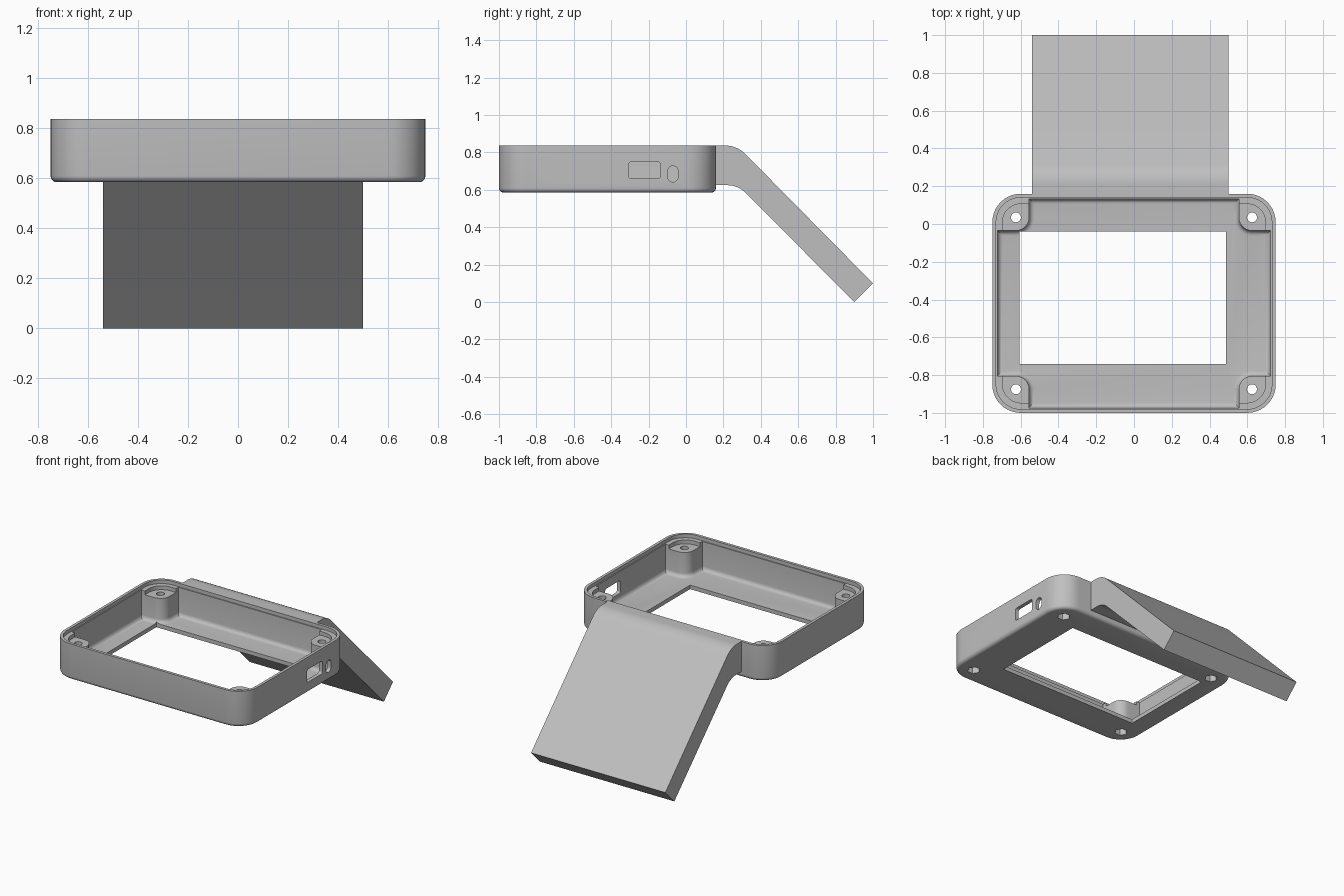
import bpy, bmesh
from math import sin, cos, pi
from mathutils import Matrix

cube = bpy.data.objects.get("Cube")
if cube:
    bpy.data.objects.remove(cube, do_unlink=True)

grey = bpy.data.materials.new("plain grey")
grey.use_nodes = True
COLOUR = (0.52, 0.52, 0.52, 1)
grey.diffuse_color = COLOUR
grey.node_tree.nodes["Principled BSDF"].inputs["Base Color"].default_value = COLOUR

# Maps an outline in (y, z) with depth along x
SIDEWAYS = Matrix(((0, 0, 1, 0), (1, 0, 0, 0), (0, 1, 0, 0), (0, 0, 0, 1)))


def arc(cx, cy, r, start, end, n=10):
    return [(cx + r * cos(start + (end - start) * i / n),
             cy + r * sin(start + (end - start) * i / n)) for i in range(n + 1)]


def rounded_rect(x0, x1, y0, y1, r):
    corners = [(x1 - r, y1 - r), (x0 + r, y1 - r), (x0 + r, y0 + r), (x1 - r, y0 + r)]
    return [p for i, (cx, cy) in enumerate(corners)
            for p in arc(cx, cy, r, i * pi / 2, (i + 1) * pi / 2)]


def circle(cx, cy, r, n=32):
    return arc(cx, cy, r, 0, 2 * pi, n)[:-1]


def prism(name, outline, low, high, round_bottom=0, matrix=None):
    bm = bmesh.new()
    base = bm.faces.new([bm.verts.new((u, v, low)) for u, v in outline])
    rim = list(base.edges)
    top = bmesh.ops.extrude_face_region(bm, geom=[base], use_keep_orig=True)["geom"]
    bmesh.ops.translate(bm, vec=(0, 0, high - low),
                        verts=[v for v in top if isinstance(v, bmesh.types.BMVert)])
    if round_bottom:
        bmesh.ops.bevel(bm, geom=rim, offset=round_bottom, segments=5,
                        profile=0.5, affect='EDGES')
    if matrix:
        bm.transform(matrix)
    bmesh.ops.recalc_face_normals(bm, faces=bm.faces)
    mesh = bpy.data.meshes.new(name)
    bm.to_mesh(mesh)
    bm.free()
    mesh.materials.append(grey)
    obj = bpy.data.objects.new(name, mesh)
    bpy.context.collection.objects.link(obj)
    return obj


def activate(obj):
    bpy.ops.object.select_all(action='DESELECT')
    obj.select_set(True)
    bpy.context.view_layer.objects.active = obj


def cut(target, cutter):
    mod = target.modifiers.new("cut", 'BOOLEAN')
    mod.operation, mod.solver, mod.object = 'DIFFERENCE', 'EXACT', cutter
    activate(target)
    bpy.ops.object.modifier_apply(modifier=mod.name)
    bpy.data.objects.remove(cutter, do_unlink=True)


# Case dimensions
BOTTOM, RIM = 0.585, 0.837
FRONT, BACK, SIDE = -1.0, 0.16, 0.75
MID = (FRONT + BACK) / 2
POST_X, POST_Y, POST_R = 0.625, 0.455, 0.07     # post centre, measured from case centre


def inset_rect(d, r):
    return rounded_rect(-SIDE + d, SIDE - d, FRONT + d, BACK - d, r)


case = prism("case", inset_rect(0, 0.15), BOTTOM, RIM, 0.025)

# Main cavity, notched around the four corner posts
wall_x, wall_y = SIDE - 0.027, (BACK - FRONT) / 2 - 0.027
quarter = ([(wall_x, POST_Y - POST_R)]
           + arc(POST_X, POST_Y, POST_R, 1.5 * pi, pi)
           + [(POST_X - POST_R, wall_y)])
cavity = []
for sx, sy in ((1, 1), (-1, 1), (-1, -1), (1, -1)):
    part = [(sx * x, MID + sy * y) for x, y in quarter]
    cavity += part if sx * sy > 0 else part[::-1]
cut(case, prism("cavity", cavity, 0.613, 1, 0.028))

# Stepped ledges over the posts
cut(case, prism("rim_step", inset_rect(0.02, 0.13), 0.812, 1))
cut(case, prism("post_step", inset_rect(0.053, 0.1), 0.785, 1))

# Screen window
cut(case, prism("window", [(-0.605, -0.74), (0.487, -0.74), (0.487, -0.04), (-0.605, -0.04)],
                0.5, 0.7))

# Screw holes with hexagonal nut pockets underneath
for sx in (-1, 1):
    for sy in (-1, 1):
        x, y = sx * POST_X, MID + sy * POST_Y
        cut(case, prism("screw_hole", circle(x, y, 0.026), 0.5, 1))
        cut(case, prism("nut_pocket", circle(x, y, 0.042, 6), 0.5, 0.64))

# Port openings in the left wall
ports = [rounded_rect(-0.74, -0.685, 0.642, 0.728, 0.027),
         circle(-0.617, 0.688, 0.046),
         rounded_rect(-0.515, -0.345, 0.643, 0.708, 0.006),
         rounded_rect(-0.306, -0.138, 0.66, 0.75, 0.014),
         rounded_rect(-0.097, -0.043, 0.642, 0.728, 0.027)]
for outline in ports:
    cut(case, prism("port", outline, 0.65, 0.85, matrix=SIDEWAYS))

# Sloping stand behind the case
profile = ([(BACK, 0.625)]
           + arc(0.22, 0.485, 0.14, pi / 2, pi / 4)
           + [(0.9, 0), (1.0, 0.1)]
           + arc(0.21, 0.687, 0.15, pi / 4, pi / 2)
           + [(BACK, RIM)])
stand = prism("stand", profile, -0.54, 0.5, matrix=SIDEWAYS)

for obj in (case, stand):
    activate(obj)
    bpy.ops.object.shade_smooth_by_angle(angle=pi / 6)
